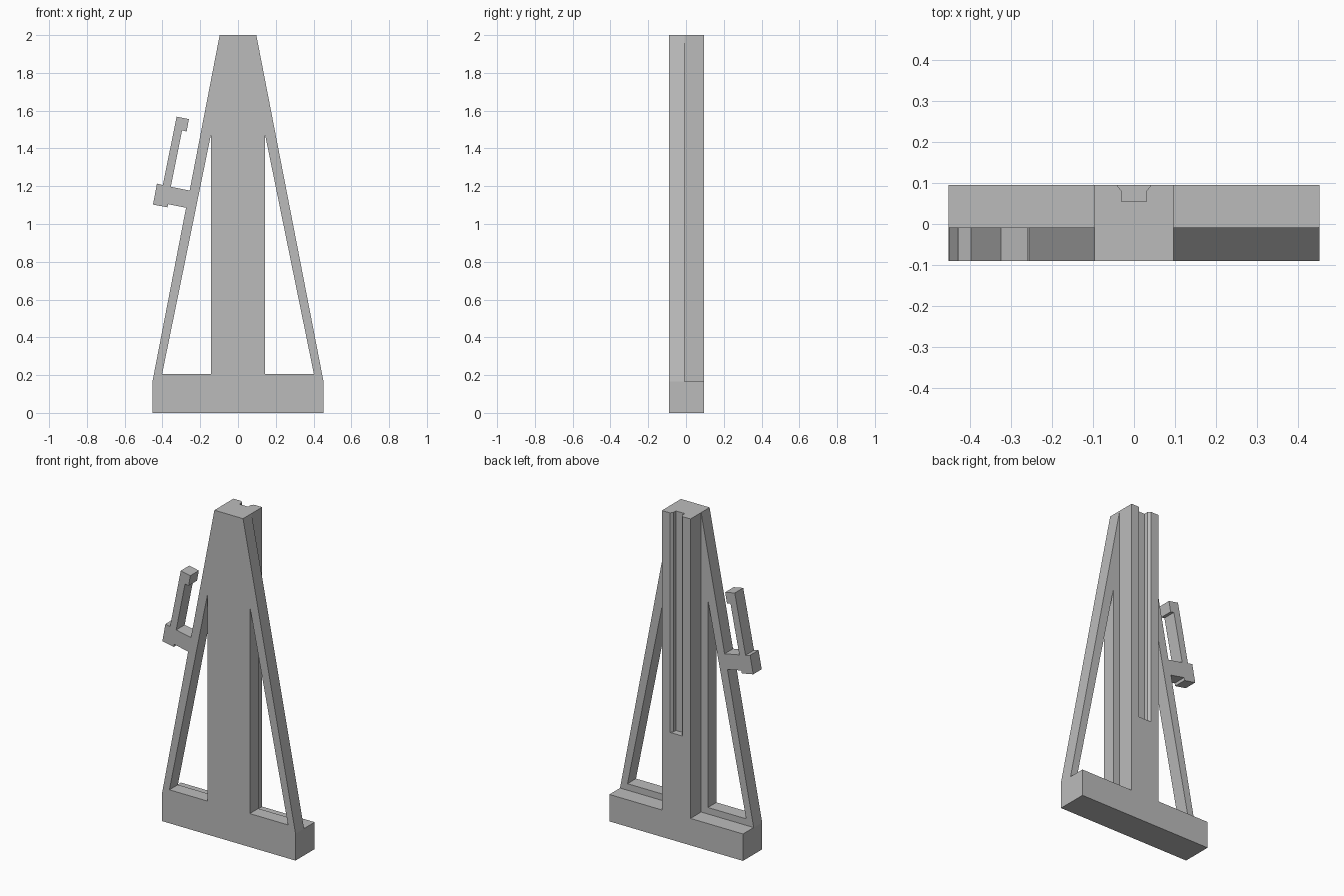
import bpy
import bmesh
from mathutils import Vector

cube = bpy.data.objects.get("Cube")
if cube:
    bpy.data.objects.remove(cube)

FRONT, MID, BACK = -0.09, -0.008, 0.095
BASE_W, BASE_Z, TOP_W, TOP_Z = 0.453, 0.165, 0.097, 2.0

grey = bpy.data.materials.new("plain_grey")
grey.use_nodes = True
colour = (0.5, 0.5, 0.5, 1)
grey.diffuse_color = colour
grey.node_tree.nodes["Principled BSDF"].inputs["Base Color"].default_value = colour


def extrude_loops(name, loops, offset):
    """Fill closed loops (inner ones become holes) and extrude by offset."""
    bm = bmesh.new()
    edges = []
    for loop in loops:
        verts = [bm.verts.new(p) for p in loop]
        edges += [bm.edges.new((v, verts[i - 1])) for i, v in enumerate(verts)]
    bmesh.ops.triangle_fill(bm, edges=edges, use_beauty=True)
    region = bmesh.ops.extrude_face_region(bm, geom=bm.faces[:])["geom"]
    moved = [g for g in region if isinstance(g, bmesh.types.BMVert)]
    bmesh.ops.translate(bm, verts=moved, vec=Vector(offset))
    bmesh.ops.recalc_face_normals(bm, faces=bm.faces[:])
    mesh = bpy.data.meshes.new(name)
    bm.to_mesh(mesh)
    bm.free()
    mesh.materials.append(grey)
    obj = bpy.data.objects.new(name, mesh)
    bpy.context.collection.objects.link(obj)
    return obj


def upright(points, y):
    return [(x, y, z) for x, z in points]


# Front frame: tapered outline with the side hook, and two triangular windows
hook = [(-0.275, 1.086), (-0.37, 1.105), (-0.373, 1.088), (-0.45, 1.103),
        (-0.429, 1.214), (-0.398, 1.206), (-0.325, 1.568), (-0.26, 1.555),
        (-0.272, 1.49), (-0.296, 1.495), (-0.356, 1.197), (-0.256, 1.177)]
outline = [(TOP_W, TOP_Z), (BASE_W, BASE_Z), (BASE_W, 0),
           (-BASE_W, 0), (-BASE_W, BASE_Z)] + hook + [(-TOP_W, TOP_Z)]
windows = [[(s * 0.143, 0.205), (s * 0.402, 0.205), (s * 0.143, 1.475)]
           for s in (-1, 1)]
extrude_loops("front_frame", [upright(p, FRONT) for p in [outline] + windows],
              (0, MID - FRONT, 0))

# Back spine: foot block and column in one piece
half = [(BASE_W, 0), (BASE_W, BASE_Z), (TOP_W, BASE_Z), (TOP_W, TOP_Z)]
spine = half + [(-x, z) for x, z in reversed(half)]
column = extrude_loops("back_spine", [upright(spine, MID)], (0, BACK - MID, 0))

# Groove with flared lips down the back of the column
lip = [(0.03, 0.055), (0.03, 0.08), (0.042, BACK), (0.042, BACK + 0.05)]
section = lip + [(-x, y) for x, y in reversed(lip)]
cutter = extrude_loops("groove_cutter", [[(x, y, 0.655) for x, y in section]],
                       (0, 0, 1.4))
cutter.hide_render = True
cutter.hide_set(True)
groove = column.modifiers.new("groove", "BOOLEAN")
groove.operation = "DIFFERENCE"
groove.solver = "EXACT"
groove.object = cutter
